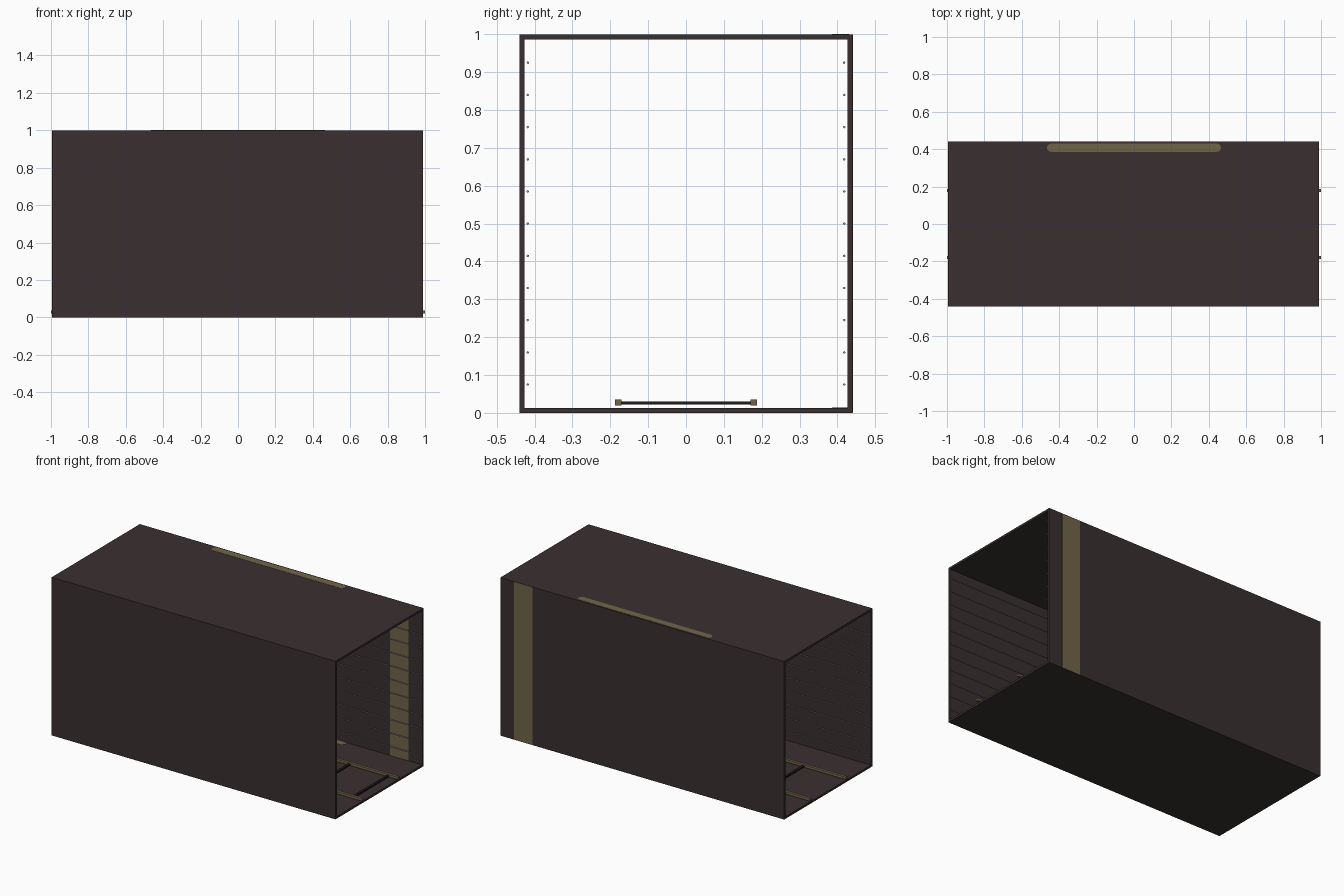
import bpy, bmesh, math
from mathutils import Matrix

if "Cube" in bpy.data.objects:
    bpy.data.objects.remove(bpy.data.objects["Cube"])

def material(name, rgb):
    m = bpy.data.materials.new(name)
    m.diffuse_color = (*rgb, 1)
    m.use_nodes = True
    m.node_tree.nodes["Principled BSDF"].inputs["Base Color"].default_value = m.diffuse_color
    return m

DARK = material("dark brown", (0.041, 0.028, 0.030))
TAN = material("dull tan", (0.165, 0.130, 0.066))
GREY = material("light grey", (0.33, 0.33, 0.34))
BLACK = material("near black", (0.012, 0.010, 0.010))

def finish(name, bm, mat):
    bmesh.ops.recalc_face_normals(bm, faces=bm.faces)
    me = bpy.data.meshes.new(name)
    bm.to_mesh(me)
    bm.free()
    me.materials.append(mat)
    ob = bpy.data.objects.new(name, me)
    bpy.context.collection.objects.link(ob)
    return ob

def box(name, x, y, z, mat):
    bm = bmesh.new()
    size = [b - a for a, b in (x, y, z)]
    mid = [(a + b) / 2 for a, b in (x, y, z)]
    bmesh.ops.create_cube(bm, size=1, matrix=Matrix.Translation(mid) @ Matrix.Diagonal((*size, 1)))
    return finish(name, bm, mat)

X0, X1, W, H, T = -0.995, 0.99, 0.44, 1.0, 0.013

# Open-ended rectangular shell
bm = bmesh.new()
def ring(x, inset):
    w = W - inset
    return [bm.verts.new((x, y, z)) for y, z in
            ((-w, inset), (w, inset), (w, H - inset), (-w, H - inset))]
rings = [ring(X0, 0), ring(X1, 0), ring(X1, T), ring(X0, T)]
for a, b in zip(rings, rings[1:] + rings[:1]):
    for i in range(4):
        j = (i + 1) % 4
        bm.faces.new((a[i], a[j], b[j], b[i]))
finish("shell", bm, DARK)

# Vertical strip set through the back wall
E = 0.001
box("back_wall_strip", (0.765, 0.895), (W - T - E, W + E), (0.001, H - 0.001), TAN)

# Rounded slots set through roof and floor
def slot(name, z0, z1):
    bm = bmesh.new()
    r, half, yc = 0.022, 0.443, 0.408
    pts = []
    for side in (1, -1):
        for i in range(9):
            a = math.pi * (i / 8 - 0.5)
            pts.append((side * (half + r * math.cos(a)), yc + side * r * math.sin(a)))
    face = bm.faces.new([bm.verts.new((x, y, z0)) for x, y in pts])
    res = bmesh.ops.extrude_face_region(bm, geom=[face])
    for v in res["geom"]:
        if isinstance(v, bmesh.types.BMVert):
            v.co.z = z1
    # extrusion can drop the starting face, so close any open end
    edges = [e for e in bm.edges if e.is_boundary]
    if edges:
        bmesh.ops.holes_fill(bm, edges=edges)
    finish(name, bm, TAN)
slot("roof_slot", H - T - E, H + E)
slot("floor_slot", -E + 0.001, T + E)

# Thin rods running along both side walls
for side, label in ((-1, "front"), (1, "back")):
    for i in range(11):
        z = 0.075 + 0.085 * i
        bm = bmesh.new()
        bmesh.ops.create_cone(bm, cap_ends=True, segments=8, radius1=0.0032, radius2=0.0032,
                              depth=X1 - X0,
                              matrix=Matrix.Translation(((X0 + X1) / 2, side * 0.418, z))
                              @ Matrix.Rotation(math.pi / 2, 4, 'Y'))
        finish(f"{label}_wall_rod_{i + 1}", bm, GREY)

# Floor rails
for side, label in ((-1, "front"), (1, "back")):
    y = side * 0.179
    box(f"{label}_floor_rail", (-1, 1), (y - 0.0085, y + 0.0085), (0.020, 0.036), TAN)

# Cross ties between the rails
for i in range(7):
    x = 0.93 - 0.2717 * i
    box(f"cross_tie_{i + 1}", (x - 0.008, x + 0.008), (-0.172, 0.172), (0.022, 0.030), BLACK)
